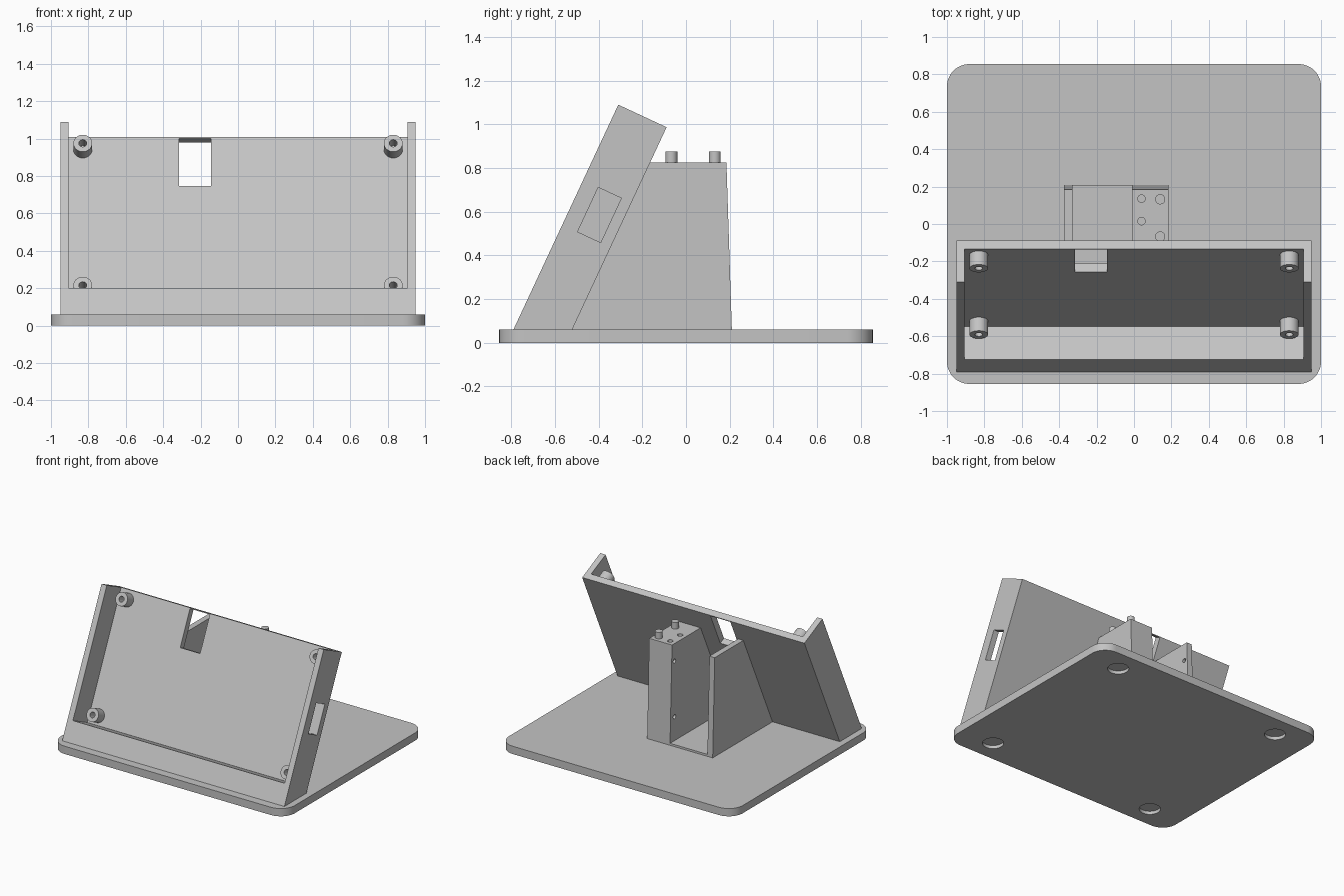
import bpy, bmesh, math
from mathutils import Matrix, Vector

if "Cube" in bpy.data.objects:
    bpy.data.objects.remove(bpy.data.objects["Cube"], do_unlink=True)

GREY = (0.55, 0.55, 0.55, 1.0)
mat = bpy.data.materials.new("light grey plastic")
mat.use_nodes = True
mat.diffuse_color = GREY
mat.node_tree.nodes["Principled BSDF"].inputs["Base Color"].default_value = GREY

# Tilted frame of the tray: y runs through its depth, z runs up its slope
TILT = Matrix.Translation((0, -0.79, 0.06)) @ Matrix.Rotation(math.radians(-25), 4, 'X')
FLAT = Matrix.Identity(4)


def finish(name, bm, frame=FLAT):
    bmesh.ops.transform(bm, matrix=frame, verts=bm.verts)
    bmesh.ops.recalc_face_normals(bm, faces=bm.faces)
    mesh = bpy.data.meshes.new(name)
    bm.to_mesh(mesh)
    bm.free()
    obj = bpy.data.objects.new(name, mesh)
    mesh.materials.append(mat)
    bpy.context.collection.objects.link(obj)
    return obj


def box(name, x, y, z, frame=FLAT, corner=0):
    """Box from (low, high) ranges, with optional rounded upright edges."""
    bm = bmesh.new()
    bmesh.ops.create_cube(bm, size=1)
    for v in bm.verts:
        v.co = Vector([r[0] if c < 0 else r[1] for c, r in zip(v.co, (x, y, z))])
    if corner:
        upright = [e for e in bm.edges
                   if abs(e.verts[0].co.z - e.verts[1].co.z) > 0.01]
        bmesh.ops.bevel(bm, geom=upright, offset=corner, segments=12,
                        profile=0.5, affect='EDGES')
    return finish(name, bm, frame)


def prism(name, profile, x):
    """Side profile of (y, z) points extruded between two x positions."""
    bm = bmesh.new()
    face = bm.faces.new([bm.verts.new((x[0], y, z)) for y, z in profile])
    new = bmesh.ops.extrude_face_region(bm, geom=[face])["geom"]
    moved = [g for g in new if isinstance(g, bmesh.types.BMVert)]
    bmesh.ops.translate(bm, verts=moved, vec=(x[1] - x[0], 0, 0))
    return finish(name, bm)


def rod(name, center, radius, length, axis='Z', frame=FLAT):
    turn = {'X': Matrix.Rotation(math.pi / 2, 4, 'Y'),
            'Y': Matrix.Rotation(math.pi / 2, 4, 'X'), 'Z': FLAT}[axis]
    bm = bmesh.new()
    bmesh.ops.create_cone(bm, cap_ends=True, segments=40, radius1=radius,
                          radius2=radius, depth=length,
                          matrix=Matrix.Translation(center) @ turn)
    return finish(name, bm, frame)


def cut(obj, *cutters):
    for cutter in cutters:
        cutter.hide_render = True
        mod = obj.modifiers.new("cut", 'BOOLEAN')
        mod.operation = 'DIFFERENCE'
        mod.solver = 'EXACT'
        mod.object = cutter
        with bpy.context.temp_override(object=obj, active_object=obj):
            bpy.ops.object.modifier_apply(modifier=mod.name)
        bpy.data.objects.remove(cutter, do_unlink=True)


def smooth(obj):
    bpy.ops.object.select_all(action='DESELECT')
    obj.select_set(True)
    bpy.context.view_layer.objects.active = obj
    bpy.ops.object.shade_smooth_by_angle(angle=math.radians(30))


# Base plate with four round foot recesses underneath
base = box("base_plate", (-1, 1), (-0.855, 0.855), (0, 0.06), corner=0.12)
cut(base, *[rod("foot_recess", (sx * 0.72, sy * 0.685, 0), 0.075, 0.05)
            for sx in (-1, 1) for sy in (-1, 1)])

# Tilted tray: open front and top, lip at the bottom
DEPTH, HEIGHT, PANEL = 0.244, 1.136, 0.194
def slope(depth, up):
    p = TILT @ Vector((0, depth, up))
    return p.y, p.z
tray = prism("tilted_tray", [(-0.79, 0.06), slope(0, HEIGHT),
                             slope(DEPTH, HEIGHT), (-0.521, 0.06)], (-0.95, 0.95))
cut(tray,
    box("tray_cavity", (-0.905, 0.905), (-0.1, PANEL), (0.157, 1.4), TILT),
    box("cable_window", (-0.315, -0.145), (0.1, 0.4), (0.847, 1.129), TILT),
    box("side_port", (0.85, 1.1), (0.077, 0.1935), (0.53, 0.754), TILT))

# Hollow screw posts in the tray corners
posts = []
for sx, side in ((1, "left"), (-1, "right")):
    for up, level in ((0.225, "lower"), (1.063, "upper")):
        post = rod(f"{level}_{side}_post", (sx * 0.83, 0.156, up), 0.05, 0.084, 'Y', TILT)
        cut(post, rod("post_hole", (sx * 0.83, 0.13, up), 0.021, 0.12, 'Y', TILT))
        posts.append(post)

# Rear support: thick block and thin wall joined by a low floor
support = prism("rear_support", [(-0.53, 0.055), (-0.175, 0.825),
                                 (0.185, 0.825), (0.21, 0.055)], (-0.375, 0.185))
cut(support, box("channel", (-0.33, -0.01), (-1, 1), (0.075, 1)))
cut(support, *[rod("channel_hole", (-0.17, 0.155, z), 0.016, 0.38, 'X')
               for z in (0.26, 0.69)])
cut(support, *[rod("top_hole", (0.04, y, 0.825), 0.02, 0.12) for y in (0.015, 0.135)])

# Locating pegs on the block
pegs = [rod(f"{n}_peg", (0.14, y, 0.845), 0.027, 0.06)
        for n, y in (("front", -0.067), ("rear", 0.132))]

for obj in [base, tray, support] + posts + pegs:
    smooth(obj)
